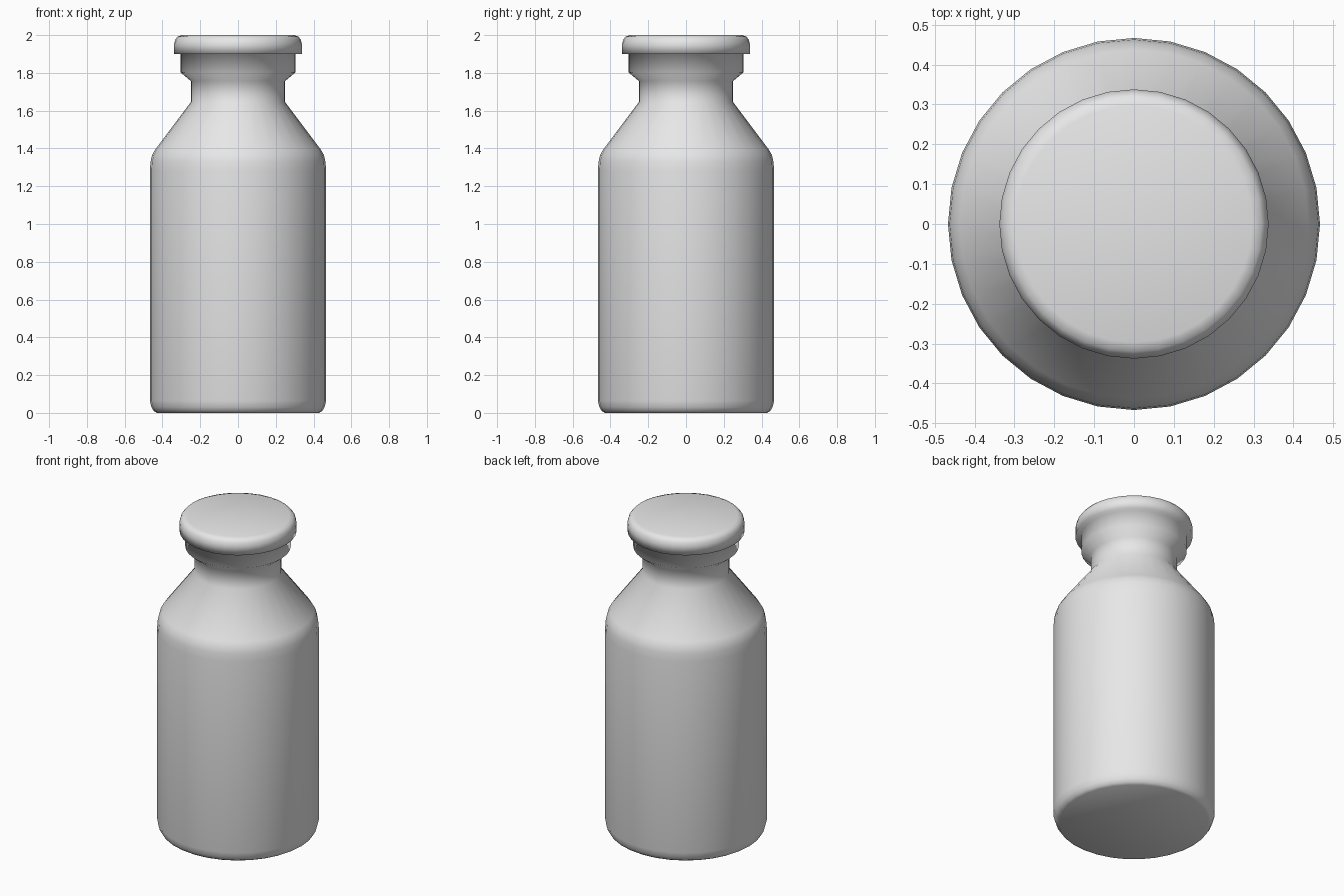
import bpy
import bmesh
from math import cos, sin, tau

if "Cube" in bpy.data.objects:
    bpy.data.objects.remove(bpy.data.objects["Cube"], do_unlink=True)

SIDES = 32


def make_material(name, color):
    mat = bpy.data.materials.new(name)
    mat.use_nodes = True
    mat.diffuse_color = color
    mat.node_tree.nodes["Principled BSDF"].inputs["Base Color"].default_value = color
    return mat


def lathe(name, profile, mat):
    """Spin a (radius, height) profile around z and cap both ends."""
    bm = bmesh.new()
    rings = []
    for r, z in profile:
        rings.append([bm.verts.new((r * cos(tau * i / SIDES), r * sin(tau * i / SIDES), z))
                      for i in range(SIDES)])
    for low, high in zip(rings, rings[1:]):
        for i in range(SIDES):
            j = (i + 1) % SIDES
            bm.faces.new((low[i], low[j], high[j], high[i]))
    bm.faces.new(rings[0][::-1])
    bm.faces.new(rings[-1])
    for face in bm.faces:
        face.smooth = True
    mesh = bpy.data.meshes.new(name)
    bm.to_mesh(mesh)
    bm.free()
    mesh.materials.append(mat)
    obj = bpy.data.objects.new(name, mesh)
    bpy.context.collection.objects.link(obj)
    return obj


grey = make_material("plain grey", (0.8, 0.8, 0.8, 1))

# Rounded base, straight body and softened shoulder
body = [(0.43, 0), (0.446, 0.01), (0.458, 0.03), (0.467, 0.065),
        (0.467, 1.28), (0.463, 1.33), (0.455, 1.365), (0.438, 1.395)]
# Narrow neck with a flared lip
neck = [(0.25, 1.645), (0.25, 1.757), (0.305, 1.803), (0.305, 1.9)]
# Overhanging stopper with a rounded top edge
stopper = [(0.338, 1.9), (0.338, 1.955), (0.332, 1.977), (0.32, 1.992), (0.297, 2)]

lathe("bottle", body + neck + stopper, grey)
